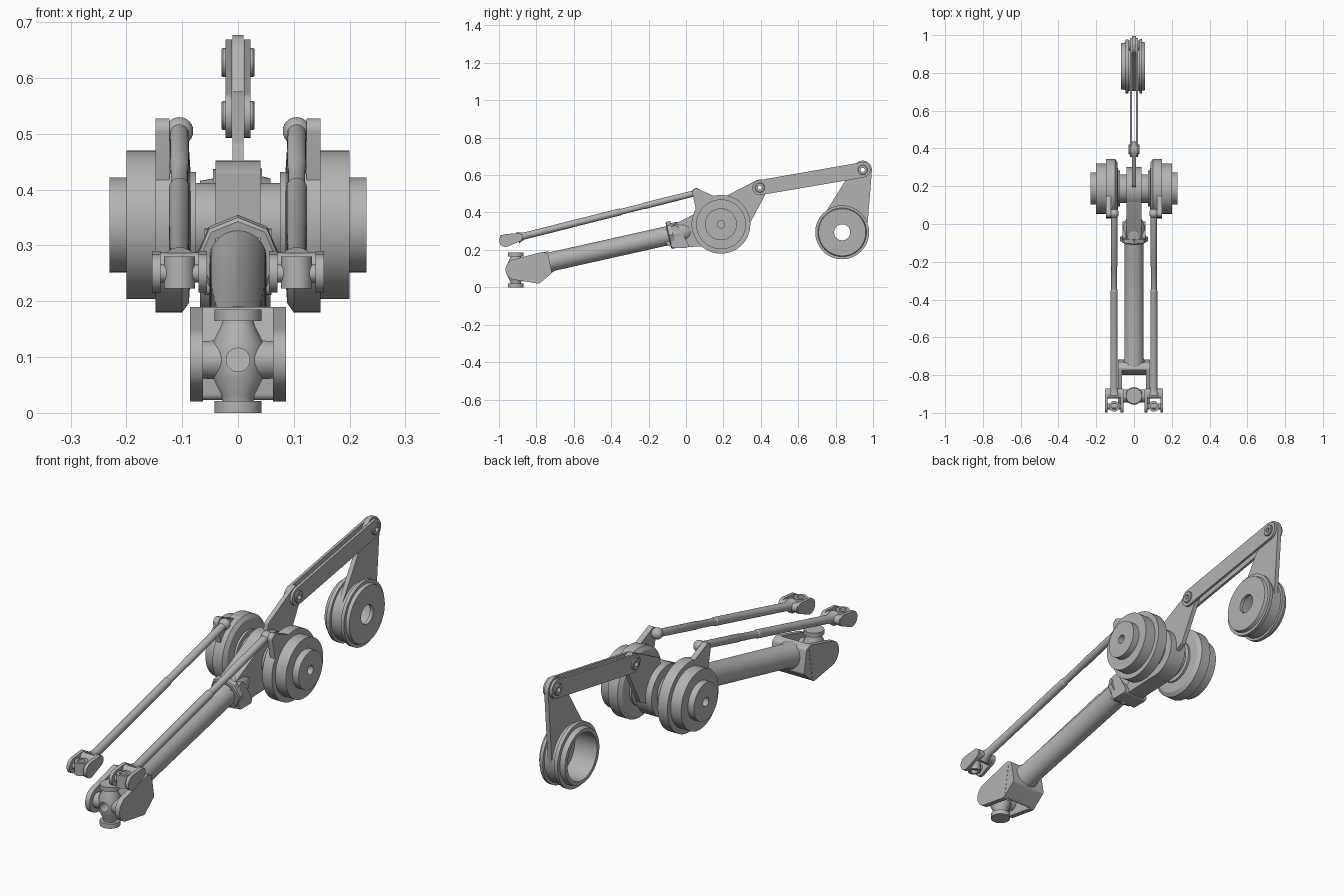
import bpy, bmesh, math
from mathutils import Vector

old = bpy.data.objects.get("Cube")
if old:
    bpy.data.objects.remove(old, do_unlink=True)

steel = bpy.data.materials.new("grey steel")
steel.use_nodes = True
steel.diffuse_color = (0.45, 0.45, 0.45, 1)
steel.node_tree.nodes["Principled BSDF"].inputs["Base Color"].default_value = (0.45, 0.45, 0.45, 1)
X, Y, Z = Vector((1, 0, 0)), Vector((0, 1, 0)), Vector((0, 0, 1))


def finish(name, bm):
    bmesh.ops.recalc_face_normals(bm, faces=bm.faces)
    me = bpy.data.meshes.new(name)
    bm.to_mesh(me)
    bm.free()
    ob = bpy.data.objects.new(name, me)
    bpy.context.collection.objects.link(ob)
    me.materials.append(steel)
    return ob


def lathe(name, origin, axis, profile, closed=False, steps=48):
    """Turn (distance, radius) points around an axis."""
    bm = bmesh.new()
    pts = list(profile) if closed else [(profile[0][0], 0), *profile, (profile[-1][0], 0)]
    vs = [bm.verts.new((r, 0, t)) for t, r in pts]
    es = [bm.edges.new(p) for p in zip(vs, vs[1:])]
    if closed:
        es.append(bm.edges.new((vs[-1], vs[0])))
    bmesh.ops.spin(bm, geom=vs + es, cent=(0, 0, 0), axis=Z, angle=math.tau, steps=steps)
    bmesh.ops.remove_doubles(bm, verts=bm.verts, dist=1e-5)
    q = Vector(axis).to_track_quat('Z', 'Y')
    for v in bm.verts:
        v.co = q @ v.co + Vector(origin)
    return finish(name, bm)


def plate(name, circles, x0, x1, n=40):
    """Plate between x0 and x1, outlined by a belt around (y, z, radius) circles."""
    bm = bmesh.new()
    for y, z, r in circles:
        for i in range(n):
            a = math.tau * i / n
            for x in (x0, x1):
                bm.verts.new((x, y + r * math.cos(a), z + r * math.sin(a)))
    res = bmesh.ops.convex_hull(bm, input=bm.verts)
    bmesh.ops.delete(bm, geom=[v for v in bm.verts if not v.link_faces], context='VERTS')
    bmesh.ops.dissolve_limit(bm, angle_limit=0.005, verts=bm.verts, edges=bm.edges)
    return finish(name, bm)


def cut(parts, centre, axis, r, reach=0.4):
    """Bore a round hole through each part."""
    tool = lathe("bore_tool", Vector(centre), axis, [(-reach, r), (reach, r)], steps=32)
    for ob in parts:
        mod = ob.modifiers.new("bore", 'BOOLEAN')
        mod.object, mod.operation, mod.solver = tool, 'DIFFERENCE', 'EXACT'
        bpy.context.view_layer.objects.active = ob
        bpy.ops.object.modifier_apply(modifier=mod.name)
    bpy.data.objects.remove(tool, do_unlink=True)


def ball(r, c=0, n=12):
    return [(c - r * math.cos(math.pi * i / n), r * math.sin(math.pi * i / n)) for i in range(1, n)]


# Stepped twin hub
HUB = Vector((0, 0.187, 0.337))
half = [(.04, .115), (.04, .075), (.075, .075), (.075, .095), (.085, .095), (.088, .14),
        (.1, .157), (.148, .157), (.148, .133), (.2, .133), (.2, .085), (.23, .085), (.23, .02)]
lathe("hub_discs", HUB, X, half + [(-t, r) for t, r in reversed(half)], closed=True, steps=64)

# Main arm tube, collar, dome and bracket
foot, head = Vector((0, -.76, .128)), Vector((0, -.08, .28))
along = head - foot
L = along.length
lathe("arm_tube", foot, along, [(0, .058), (.03, .058), (.05, .051), (L, .051)])
lathe("arm_collar", head, along, [(-.015, .068), (-.01, .074), (.012, .074)], steps=8)
lathe("arm_dome", head, along, [(0, .062), (.04, .062), (.08, .054), (.11, .04), (.13, .02), (.138, .005)])
plate("hub_bracket", [(-.06, .272, .06), (.187, .337, .113)], -.04, .04)
plate("bracket_base", [(-.065, .225, .014), (.0, .225, .014), (-.06, .30, .03)], -.06, .06)

# Lower fork and its cross joint
J = Vector((0, -.91, .095))
fork = [plate("fork_base", [(-.765, .178, .012), (-.745, .172, .01), (-.73, .08, .012),
                            (-.785, .035, .012), (-.79, .07, .01)], -.085, .085)]
for s in (-1, 1):
    fork.append(plate("fork_cheek", [(J.y, J.z, .055), (-.79, .135, .015), (-.765, .178, .012),
                                     (-.79, .033, .013)], s * .063, s * .086))
post = [(-.095, .042), (-.074, .042), (-.074, .028), (-.062, .03), (-.03, .046),
        (.03, .046), (.062, .03), (.07, .028), (.07, .042), (.09, .042)]
cross = [lathe("cross_post", J, Z, post),
         lathe("cross_bar", J, X, [(-.066, .033), (-.04, .035), (.04, .035), (.066, .033)])]
cut(fork[1:] + cross, J, X, .021)
cut(cross, J, Z, .021)
cut(cross, J, Y, .021)

# Push rods, one on each side
for s in (-1, 1):
    x = s * .105
    pin, top = Vector((x, -.965, .25)), Vector((x, .055, .505))
    start = Vector((x, -.895, .267))
    d = top - start
    n = d.length
    lathe("push_rod", start, d, [(-.005, .032), (.012, .024), (.03, .0185), (.56, .0185),
                                 (.565, .0155), (.69, .0155), (.695, .0175), (n - .01, .0165)], steps=32)
    lathe("rod_ball", top, X * s, ball(.025), steps=32)
    lathe("ball_pin", top, X * s, [(0, .013), (.03, .013)], steps=24)
    plate("rod_lever", [(.055, .507, .021), (.15, .39, .09)], s * .123, s * .148)
    # Rod end fork with its small cross joint
    ends = [lathe("rod_cross_bar", pin, X, [(-.046, .016), (.046, .016)], steps=24)]
    for t in (-1, 1):
        ends.append(plate("rod_fork_cheek", [(pin.y, pin.z, .034), (-.9, .266, .024)],
                          x + t * .034, x + t * .049))
    plate("rod_fork_bridge", [(-.903, .265, .022), (-.89, .268, .018)], x - .045, x + .045)
    ends.append(lathe("rod_cross_ring", pin, Z, [(-.027, .028), (.03, .028), (.03, .016), (-.027, .016)],
                      closed=True, steps=32))
    cut(ends, pin, X, .01, .07)

# Upper fin on the hub
A, B = Vector((0, .395, .533)), Vector((0, .945, .628))
fin = plate("hub_fin", [(A.y, A.z, .043), (.21, .475, .01), (.33, .34, .01), (.2, .3, .03)], -.01, .01)
hanger = plate("wheel_hanger", [(B.y, B.z, .049), (.835, .294, .132)], -.01, .01, 64)

# Paired link bars with pivot bosses
links = []
for s in (-1, 1):
    links.append(plate("link_bar", [(A.y, A.z, .04), (B.y, B.z, .041)], s * .0105, s * .022))
    for p in (A, B):
        links.append(lathe("pivot_boss", p, X * s, [(.02, .026), (.027, .026), (.03, .023)], steps=32))
for p in (A, B):
    cut([fin if p is A else hanger] + links, p, X, .011, .1)

# Hanging grooved wheel, a cup open on one side
W = Vector((0, .835, .294))
cut([hanger], W, X, .11, .1)
lathe("grooved_wheel", W, X,
      [(-.068, .105), (-.068, .122), (-.045, .126), (-.045, .143), (-.028, .143), (-.028, .132),
       (.028, .132), (.028, .144), (.043, .144), (.043, .13), (.058, .126), (.058, .043),
       (.042, .043), (.042, .105)], closed=True, steps=64)

# Smooth rounds, keep hard edges
bpy.ops.object.select_all(action='DESELECT')
for ob in bpy.context.scene.objects:
    if ob.type == 'MESH':
        ob.select_set(True)
        bpy.context.view_layer.objects.active = ob
bpy.ops.object.shade_smooth_by_angle(angle=math.radians(30))
